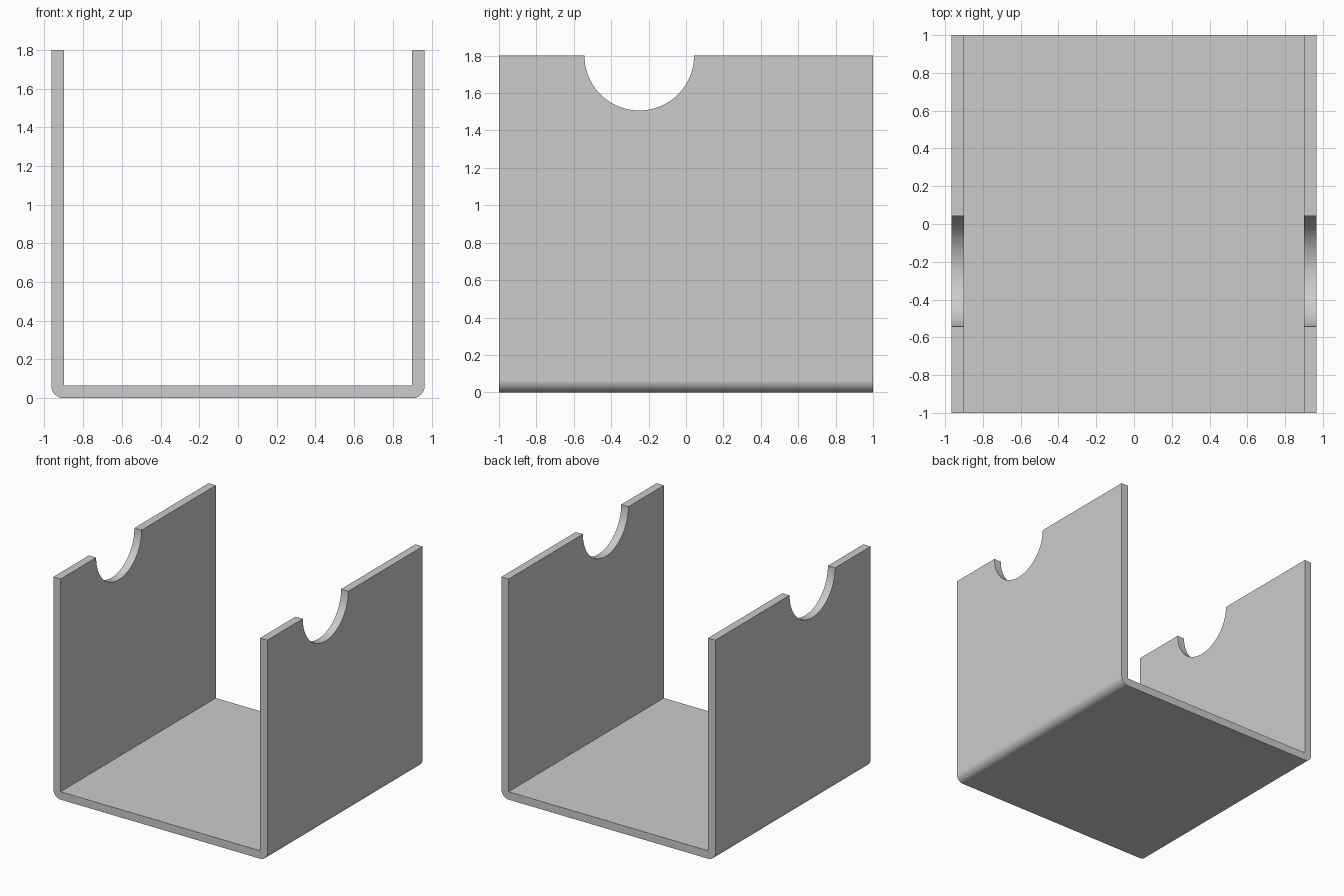
import bpy, bmesh, math

cube = bpy.data.objects.get("Cube")
if cube:
    bpy.data.objects.remove(cube, do_unlink=True)

HALF_WIDTH, HALF_DEPTH, HEIGHT = 0.965, 1.0, 1.8
THICK = 0.065
NOTCH_Y, NOTCH_RADIUS = -0.25, 0.293

# Plain grey finish
grey = bpy.data.materials.new("light grey")
grey.use_nodes = True
colour = (0.6, 0.6, 0.6, 1)
grey.diffuse_color = colour
grey.node_tree.nodes["Principled BSDF"].inputs["Base Color"].default_value = colour

# One half of the U-shaped section, from outer rim round the bend
STEPS = 12
inner = HALF_WIDTH - THICK
half = [(inner, THICK), (inner, HEIGHT), (HALF_WIDTH, HEIGHT)]
for i in range(STEPS + 1):
    a = math.pi / 2 * i / STEPS
    half.append((inner + THICK * math.cos(a), THICK - THICK * math.sin(a)))
profile = half + [(-x, z) for x, z in reversed(half)]

# Extrude the section from front to back
bm = bmesh.new()
section = bm.faces.new([bm.verts.new((x, -HALF_DEPTH, z)) for x, z in profile])
sweep = bmesh.ops.extrude_face_region(bm, geom=[section], use_keep_orig=True)
moved = [v for v in sweep["geom"] if isinstance(v, bmesh.types.BMVert)]
bmesh.ops.translate(bm, verts=moved, vec=(0, 2 * HALF_DEPTH, 0))
bmesh.ops.recalc_face_normals(bm, faces=bm.faces)
mesh = bpy.data.meshes.new("u_bracket")
bm.to_mesh(mesh)
bm.free()
mesh.materials.append(grey)
bracket = bpy.data.objects.new("u_bracket", mesh)
bpy.context.collection.objects.link(bracket)

# Half-round notch through the top of both walls
bpy.ops.mesh.primitive_cylinder_add(vertices=96, radius=NOTCH_RADIUS, depth=3,
                                    location=(0, NOTCH_Y, HEIGHT),
                                    rotation=(0, math.pi / 2, 0))
cutter = bpy.context.object
cutter.name = "notch_cutter"
cutter.hide_render = True
cutter.data.materials.append(grey)

bpy.ops.object.select_all(action="DESELECT")
bracket.select_set(True)
bpy.context.view_layer.objects.active = bracket
cut = bracket.modifiers.new("notches", "BOOLEAN")
cut.operation = "DIFFERENCE"
cut.solver = "EXACT"
cut.object = cutter
bpy.ops.object.modifier_apply(modifier=cut.name)
bpy.data.objects.remove(cutter, do_unlink=True)

# Smooth bends and notches, crisp edges, flat panels
bpy.ops.object.shade_smooth_by_angle(angle=math.radians(30))
weighted = bracket.modifiers.new("flat panels", "WEIGHTED_NORMAL")
weighted.keep_sharp = True
